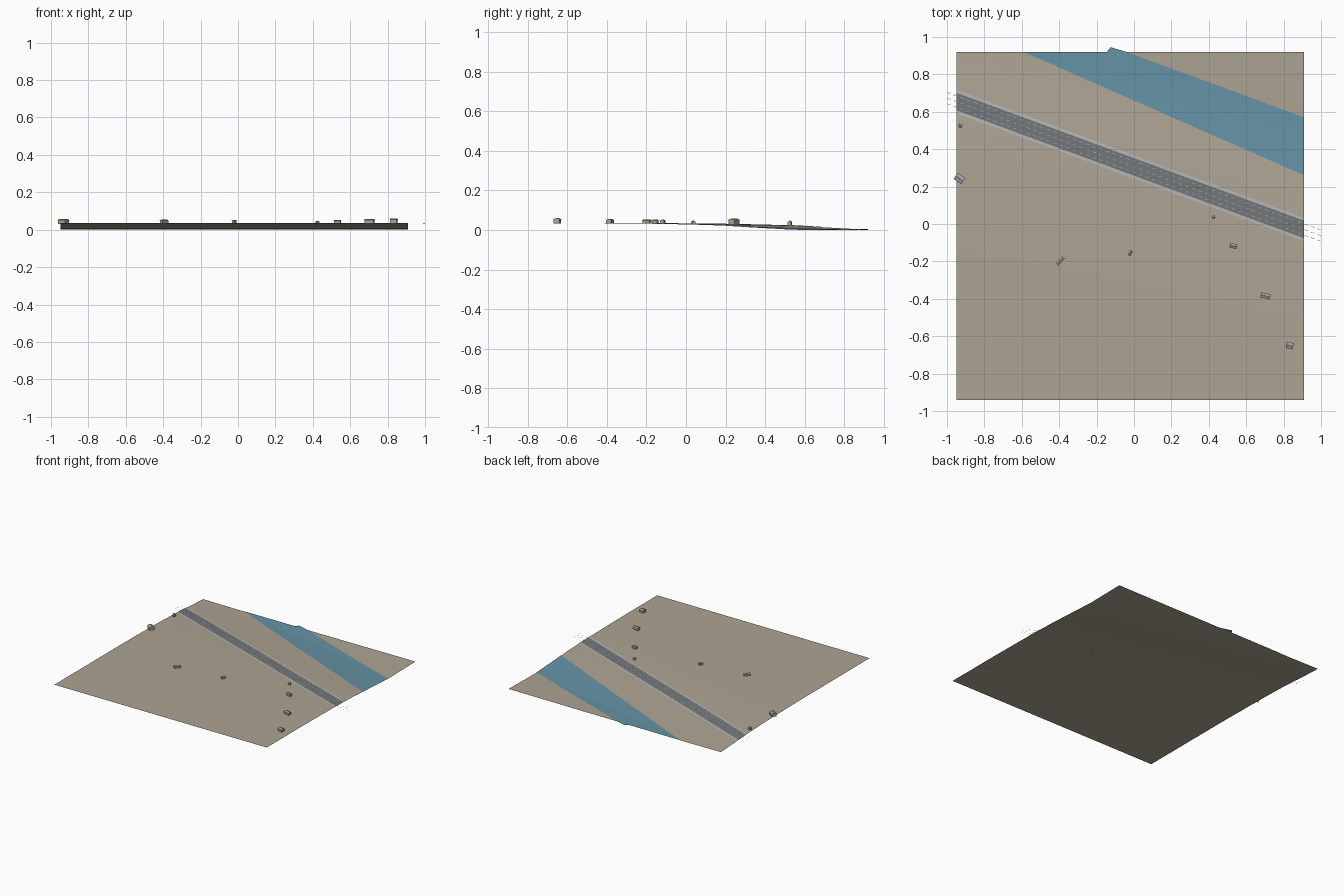
import bpy, bmesh, math
from mathutils import Vector, Matrix

if "Cube" in bpy.data.objects:
    bpy.data.objects.remove(bpy.data.objects["Cube"])

X0, X1, Y0, Y1 = -0.95, 0.91, -0.94, 0.92
# cross-section of the valley: (t, height) with t = y + 0.2 x
PROFILE = [(-1.3, .038), (-.3, .038), (0, .035), (.2, .031), (.36, .026),
           (.5, .017), (.68, .007), (.78, .003), (1.2, .009)]


def height(x, y):
    t = y + 0.2 * x
    for (a, ha), (b, hb) in zip(PROFILE, PROFILE[1:]):
        if t <= b:
            return ha + (hb - ha) * (t - a) / (b - a)
    return PROFILE[-1][1]


def road_y(x):
    return 0.655 - 0.368 * (x - X0)


def material(name, rgb):
    m = bpy.data.materials.new(name)
    m.diffuse_color = (*rgb, 1)
    m.use_nodes = True
    m.node_tree.nodes["Principled BSDF"].inputs["Base Color"].default_value = m.diffuse_color
    return m


SOIL = material("soil", (.42, .37, .29))
WATER = material("water", (.13, .29, .38))
ASPHALT = material("asphalt", (.17, .18, .19))
KERB = material("kerb", (.45, .46, .46))
PAINT = material("paint", (.8, .8, .8))
WALL = material("wall", (.45, .36, .28))
ROOF = material("roof", (.38, .38, .39))


def finish(bm, name, mats):
    me = bpy.data.meshes.new(name)
    bm.to_mesh(me)
    bm.free()
    ob = bpy.data.objects.new(name, me)
    bpy.context.collection.objects.link(ob)
    for m in mats:
        me.materials.append(m)
    return ob


def draped(name, polygons, mat, lift=0.0):
    """Flat outlines creased along the valley and laid on its surface."""
    bm = bmesh.new()
    for poly in polygons:
        bm.faces.new([bm.verts.new((x, y, 0)) for x, y in poly])
    for t, _ in PROFILE[1:-1]:
        bmesh.ops.bisect_plane(bm, geom=bm.verts[:] + bm.edges[:] + bm.faces[:],
                               plane_co=(0, t, 0), plane_no=(0.2, 1, 0))
    for v in bm.verts:
        v.co.z = max(0, height(v.co.x, v.co.y) + lift)
    bm.normal_update()
    for f in bm.faces:
        if f.normal.z < 0:
            f.normal_flip()
    return finish(bm, name, [mat])


def strip(xa, xb, qa, qb):
    """Piece of a band running along the road, q measured across it."""
    return [(xa, road_y(xa) + qa), (xb, road_y(xb) + qa),
            (xb, road_y(xb) + qb), (xa, road_y(xa) + qb)]


# terrain and river
draped("ground", [[(X0, Y0), (X1, Y0), (X1, Y1), (X0, Y1)]], SOIL, -.003)
draped("river", [[(-.59, .92), (X1, .26), (X1, .57), (-.04, .92),
                  (-.125, .945), (-.145, .92)]], WATER, -.0015)

# road with kerbs and dashed lane lines running past the terrain
draped("road", [strip(X0, X1, -.047, .047)], ASPHALT, -.001)
draped("kerbs", [strip(X0, X1, -.063, -.047), strip(X0, X1, .047, .063)], KERB, -.0005)
dashes = []
for q in (-.03, 0, .03):
    for i in range(57):
        x = -1 + i * 0.0354
        dashes.append(strip(x, min(x + .018, 1), q - .001, q + .001))
draped("lane_lines", dashes, PAINT, .0002)


def house(name, x, y, length, width, angle, top):
    """Gabled house: five-sided end profile extruded, with an overhanging roof."""
    base = height(x, y) - .004
    eave = base + (top - base) * .75
    h, w = length / 2, width / 2
    bm = bmesh.new()

    def prism(profile, half, mat):
        a = [bm.verts.new((-half, py, pz)) for py, pz in profile]
        b = [bm.verts.new((half, py, pz)) for py, pz in profile]
        n = len(profile)
        faces = [bm.faces.new(a), bm.faces.new(b[::-1])]
        faces += [bm.faces.new((a[i], b[i], b[(i + 1) % n], a[(i + 1) % n])) for i in range(n)]
        for f in faces:
            f.material_index = mat

    thick = .0015
    prism([(-w, base), (w, base), (w, eave), (0, top - thick), (-w, eave)], h, 0)
    o = w * 1.08
    prism([(-o, eave - thick), (0, top - thick), (o, eave - thick),
           (o, eave), (0, top), (-o, eave)], h * 1.05, 1)
    bmesh.ops.recalc_face_normals(bm, faces=bm.faces[:])
    bm.transform(Matrix.Translation((x, y, 0)) @ Matrix.Rotation(math.radians(angle), 4, 'Z'))
    finish(bm, name, [WALL, ROOF])


# scattered houses: x, y, length, width, angle, ridge height
HOUSES = [(-.933, .243, .048, .036, -35, .058), (-.928, .525, .018, .018, -15, .047),
          (-.395, -.197, .048, .018, 48, .054), (-.020, -.155, .028, .014, 60, .053),
          (.425, .037, .016, .016, 20, .047), (.532, -.118, .036, .022, -12, .053),
          (.703, -.384, .050, .026, -15, .057), (.833, -.650, .036, .032, -12, .061)]
for i, args in enumerate(HOUSES):
    house(f"house_{i + 1}", *args)
